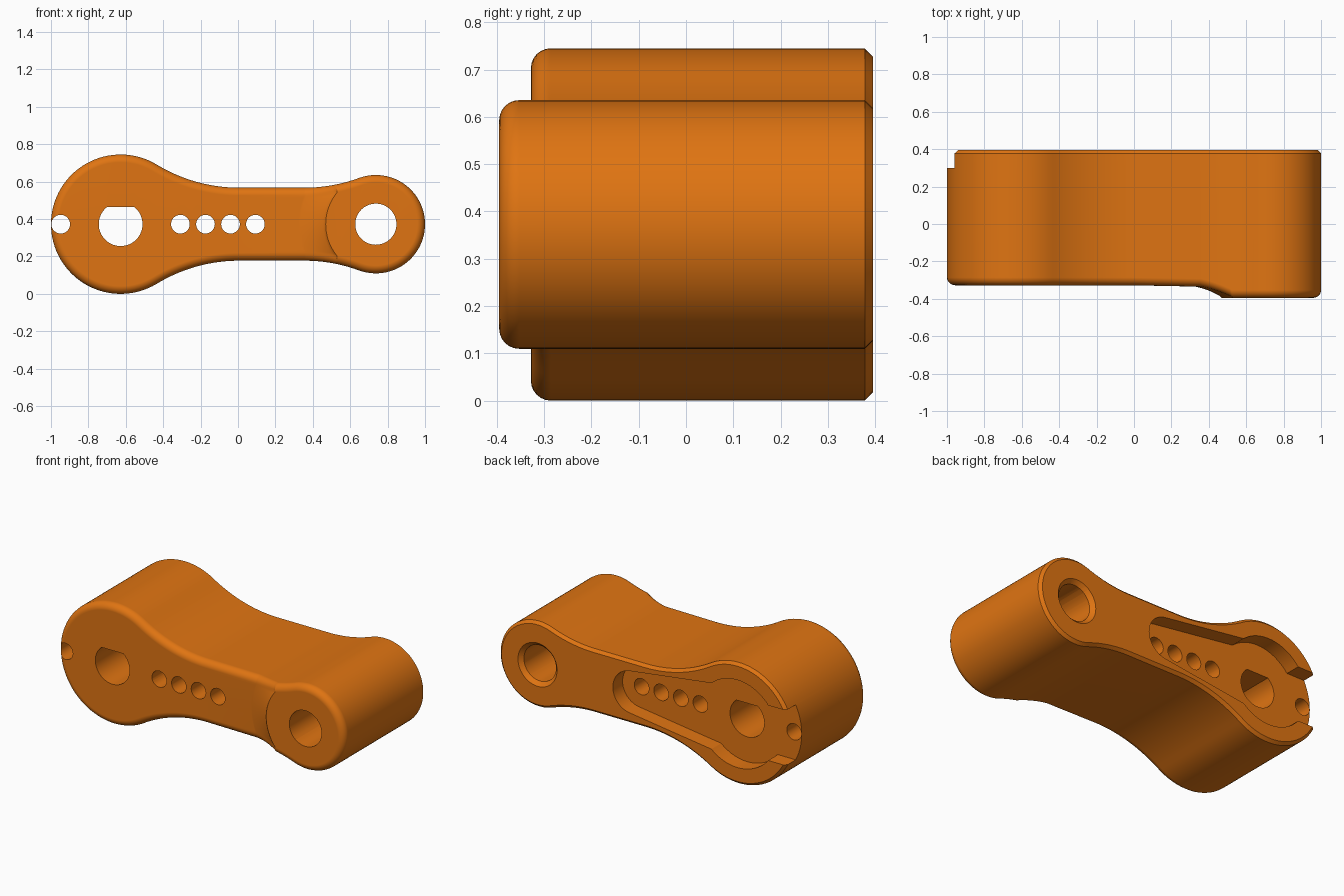
import bpy
import bmesh
from math import sin, cos, pi, atan2, asin, sqrt, hypot, radians

if "Cube" in bpy.data.objects:
    bpy.data.objects.remove(bpy.data.objects["Cube"], do_unlink=True)

# Main dimensions
BIG_X, BIG_R = -0.6275, 0.3725
SMALL_X, SMALL_R = 0.737, 0.263
WAIST, SWEEP = 0.195, 0.85
MID_Z = BIG_R
FRONT, BACK, FLOOR = -0.328, 0.395, 0.30
FILLET, CHAMFER = 0.042, 0.017
RAISE, RAMP = 0.067, 0.22

orange = bpy.data.materials.new("orange")
orange.use_nodes = True
orange.diffuse_color = (0.74, 0.175, 0.006, 1)
orange.node_tree.nodes["Principled BSDF"].inputs["Base Color"].default_value = orange.diffuse_color


def arc(cx, cz, r, a, b, n):
    return [(cx + r * cos(a + (b - a) * i / n), cz + r * sin(a + (b - a) * i / n))
            for i in range(n + 1)]


def half_outline(d):
    """Upper half of the lever outline, inset by d, from +x end to -x end."""
    h = WAIST + SWEEP
    ds = sqrt((SWEEP + SMALL_R) ** 2 - h * h)
    db = sqrt((SWEEP + BIG_R) ** 2 - h * h)
    ps, pb = atan2(h, -ds), atan2(h, db)
    return (arc(SMALL_X, 0, SMALL_R - d, 0, ps, 24)
            + arc(SMALL_X - ds, h, SWEEP + d, ps + pi, 1.5 * pi, 30)[1:]
            + arc(BIG_X + db, h, SWEEP + d, 1.5 * pi, pb + pi, 20)
            + arc(BIG_X, 0, BIG_R - d, pb, pi, 32)[1:])


def mirrored(half):
    return half + [(x, -z) for x, z in half[-2:0:-1]]


def finish(bm, name):
    bmesh.ops.recalc_face_normals(bm, faces=bm.faces)
    mesh = bpy.data.meshes.new(name)
    bm.to_mesh(mesh)
    bm.free()
    mesh.materials.append(orange)
    ob = bpy.data.objects.new(name, mesh)
    bpy.context.collection.objects.link(ob)
    return ob


def loft(bm, rings):
    """Join equally long closed rings of vertices with quads."""
    for a, b in zip(rings, rings[1:]):
        for i in range(len(a)):
            j = (i + 1) % len(a)
            bm.faces.new((a[i], a[j], b[j], b[i]))


# Height of the raised end, falling away along a concave ramp
def raised(r):
    run = SMALL_R + RAMP - r
    if run <= 0:
        return 0
    if run >= RAMP * 0.97:
        return RAISE
    big = (RAMP ** 2 + RAISE ** 2) / (2 * RAISE)
    return big - sqrt(big * big - run * run)


# Lever body: side wall, rounded front edge, chamfered back edge
bm = bmesh.new()
inner = half_outline(FILLET)
radius = [hypot(x - SMALL_X, z) for x, z in inner]
lift = mirrored([(raised(r), 0) for r in radius])
rings = []
for d, y in ((CHAMFER, BACK), (0, BACK - CHAMFER)):
    rings.append([bm.verts.new((x, y, z + MID_Z)) for x, z in mirrored(half_outline(d))])
for k in range(7):
    a = k / 6 * pi / 2
    pts = mirrored(half_outline(FILLET * (1 - cos(a))))
    y = FRONT + FILLET * (1 - sin(a))
    rings.append([bm.verts.new((x, y - up, z + MID_Z)) for (x, z), (up, _) in zip(pts, lift)])
loft(bm, rings)
bm.faces.new(rings[0])

# Front face: raised flat end, curved ramp in arcs, long flat
front = rings[-1]
count = len(front)
first = next(i for i, r in enumerate(radius) if r >= SMALL_R * 0.985)
last = next(i for i, r in enumerate(radius) if r >= SMALL_R + RAMP)
columns = []
for i in range(first, last + 1):
    x, z = inner[i]
    t = atan2(z, x - SMALL_X)
    path = arc(SMALL_X, 0, radius[i], t, 2 * pi - t, 24)[1:-1]
    mid = [bm.verts.new((px, FRONT - raised(radius[i]), pz + MID_Z)) for px, pz in path]
    columns.append([front[i]] + mid + [front[count - i]])
for a, b in zip(columns, columns[1:]):
    for i in range(len(a) - 1):
        bm.faces.new((a[i], a[i + 1], b[i + 1], b[i]))
bm.faces.new(front[:first] + columns[0] + front[count - first + 1:])
bm.faces.new(front[last:count - last + 1] + columns[-1][-2:0:-1])
lever = finish(bm, "lever_body")


def cut(profile, y0, y1, scale=1.0, cx=0.0):
    """Subtract a prism along y; scale widens its y1 end about cx."""
    bm = bmesh.new()
    ends = []
    for y, s in ((y0, 1.0), (y1, scale)):
        ends.append([bm.verts.new((cx + (x - cx) * s, y, z * s + MID_Z)) for x, z in profile])
    loft(bm, ends)
    for end in ends:
        bm.faces.new(end)
    cutter = finish(bm, "cutter")
    cutter.hide_render = True
    mod = lever.modifiers.new("cut", "BOOLEAN")
    mod.operation, mod.solver, mod.object = "DIFFERENCE", "EXACT", cutter
    bpy.context.view_layer.objects.active = lever
    bpy.ops.object.modifier_apply(modifier=mod.name)
    bpy.data.objects.remove(cutter, do_unlink=True)


def circle(x, r, n):
    return arc(x, 0, r, 0, 2 * pi, n)[:-1]


# Recess in the back: round pocket, tapering slot and open notch
pocket, notch, slot_x, slot_r = 0.27, 0.17, 0.093, 0.13
upper = (arc(slot_x, 0, slot_r, 0, radians(83), 12)
         + arc(BIG_X, 0, pocket, radians(49), pi - asin(notch / pocket), 20)
         + [(-1.1, notch)])
cut(upper + [(x, -z) for x, z in upper[:0:-1]], FLOOR, 0.5)

# Shaft hole with one flat side
shaft, flat = 0.117, 0.091
a = asin(flat / shaft)
cut(arc(BIG_X, 0, shaft, pi - a, 2 * pi + a, 40), -0.6, 0.6)

# Pivot hole with a countersunk back edge
cut(circle(SMALL_X, 0.11, 48), -0.6, 0.6)
cut(circle(SMALL_X, 0.109, 48), BACK - 0.025, BACK + 0.025, 1.45, SMALL_X)

# Row of small holes and the one at the rim
for x in (-0.948, -0.308, -0.174, -0.04, slot_x):
    cut(circle(x, 0.05, 28), -0.6, 0.6)

# Smooth curves, crisp edges
bpy.ops.object.select_all(action="DESELECT")
lever.select_set(True)
bpy.context.view_layer.objects.active = lever
bpy.ops.object.shade_smooth_by_angle(angle=radians(28))
weighted = lever.modifiers.new("even_shading", "WEIGHTED_NORMAL")
weighted.keep_sharp = True
